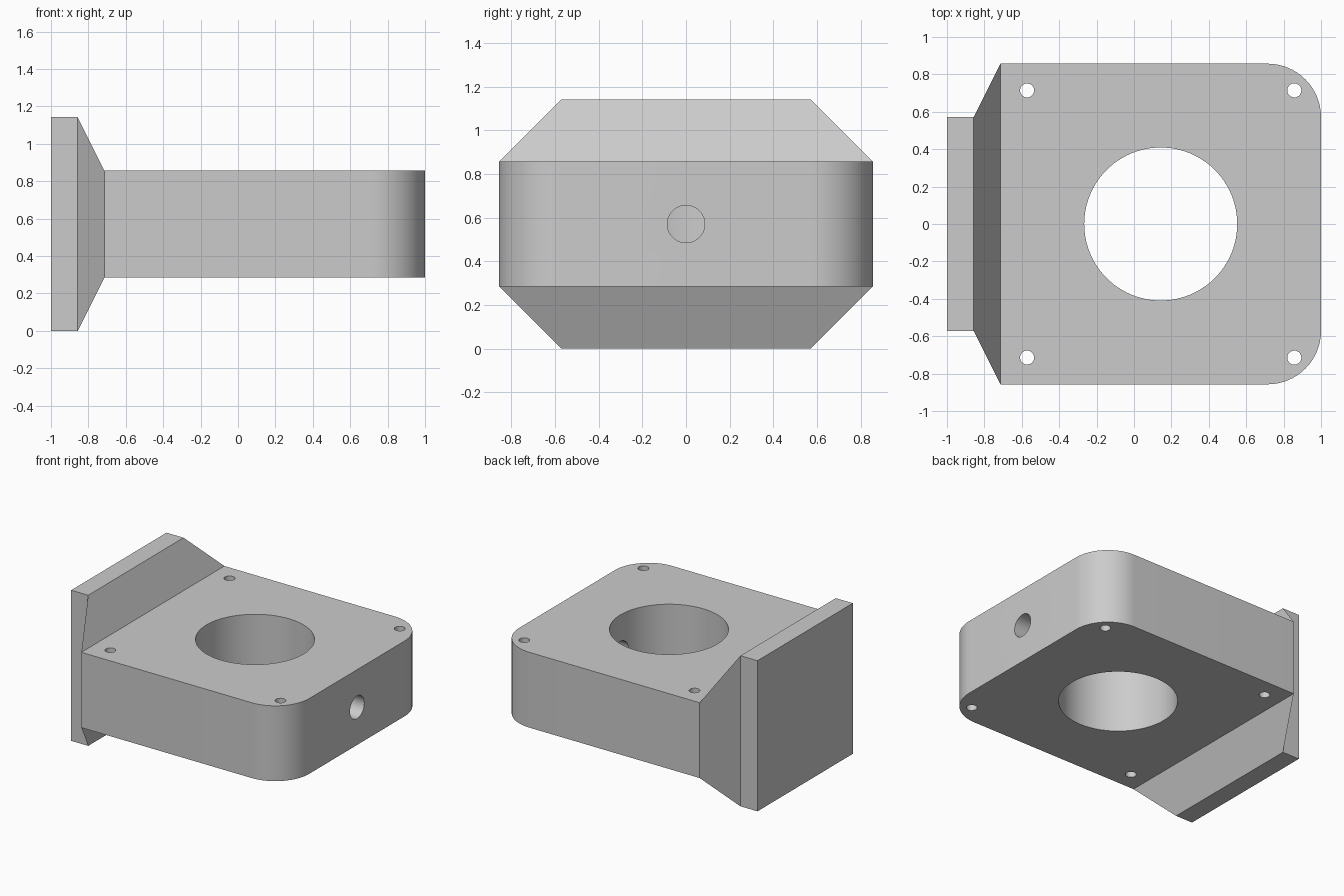
import bpy, bmesh
from math import pi

if "Cube" in bpy.data.objects:
    bpy.data.objects.remove(bpy.data.objects["Cube"], do_unlink=True)

U = 1 / 7            # design module
MID = 4 * U          # height of the block's centre line

grey = bpy.data.materials.new("light_grey")
grey.use_nodes = True
colour = (0.6, 0.6, 0.6, 1)
grey.diffuse_color = colour
grey.node_tree.nodes["Principled BSDF"].inputs["Base Color"].default_value = colour


def finish(bm, name):
    bmesh.ops.recalc_face_normals(bm, faces=bm.faces)
    mesh = bpy.data.meshes.new(name)
    bm.to_mesh(mesh)
    bm.free()
    mesh.materials.append(grey)
    obj = bpy.data.objects.new(name, mesh)
    bpy.context.collection.objects.link(obj)
    return obj


def cylinder(name, radius, length, location, segments, tilt=0):
    bm = bmesh.new()
    bmesh.ops.create_cone(bm, cap_ends=True, segments=segments,
                          radius1=radius, radius2=radius, depth=length)
    obj = finish(bm, name)
    obj.location = location
    obj.rotation_euler.y = tilt
    return obj


# Block, tapered neck and end plate as one loft along x: (x, half width, half height)
sections = [(-1, 4 * U, 4 * U), (-6 * U, 4 * U, 4 * U),
            (-5 * U, 6 * U, 2 * U), (1, 6 * U, 2 * U)]
bm = bmesh.new()
rings = [[bm.verts.new((x, sy * w, MID + sz * h))
          for sy, sz in ((-1, -1), (1, -1), (1, 1), (-1, 1))]
         for x, w, h in sections]
for a, b in zip(rings, rings[1:]):
    for i in range(4):
        j = (i + 1) % 4
        bm.faces.new((a[i], a[j], b[j], b[i]))
bm.faces.new(rings[0])
bm.faces.new(rings[-1])

# Rounded vertical corners at the free end
corners = [e for e in bm.edges
           if all(v.co.x > 0.99 for v in e.verts)
           and abs(e.verts[0].co.z - e.verts[1].co.z) > 0.1]
bmesh.ops.bevel(bm, geom=corners, offset=2 * U, offset_type='OFFSET',
                segments=16, profile=0.5, affect='EDGES')
block = finish(bm, "mounting_block")

# Main bore, side port into the bore, and four bolt holes
cutters = [cylinder("bore_cutter", 0.409, 2, (U, 0, MID), 96),
           cylinder("side_port_cutter", 0.6 * U, 0.9, (0.75, 0, MID), 48, pi / 2)]
for x in (-4 * U, 6 * U):
    for y in (-5 * U, 5 * U):
        cutters.append(cylinder("bolt_hole_cutter", 0.0375, 2, (x, y, MID), 32))

bpy.ops.object.select_all(action='DESELECT')
block.select_set(True)
bpy.context.view_layer.objects.active = block
for cutter in cutters:
    mod = block.modifiers.new(cutter.name, 'BOOLEAN')
    mod.operation = 'DIFFERENCE'
    mod.solver = 'EXACT'
    mod.object = cutter
    bpy.ops.object.modifier_apply(modifier=mod.name)
    bpy.data.objects.remove(cutter, do_unlink=True)

bpy.ops.object.shade_smooth_by_angle(angle=pi / 9)
